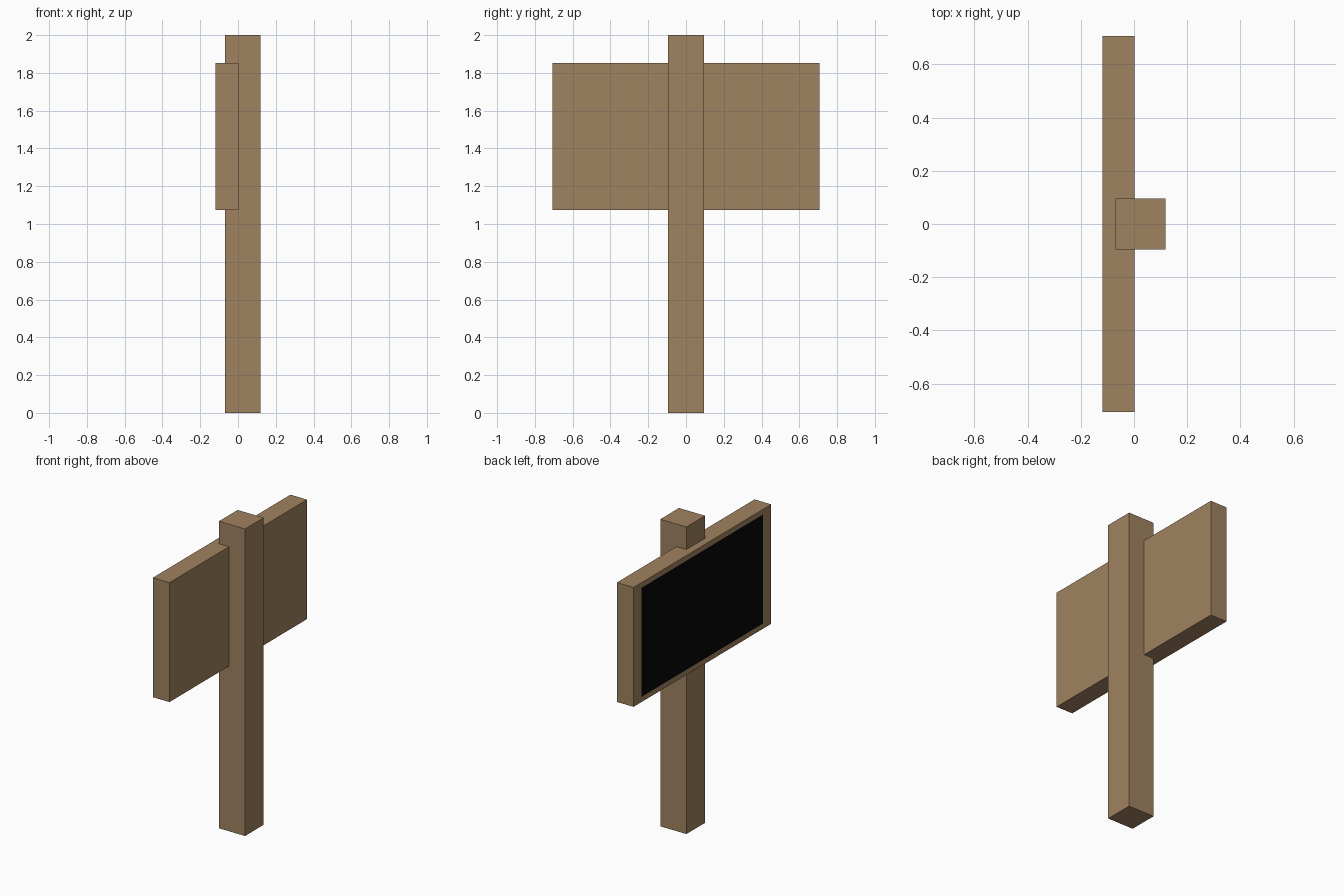
import bpy, bmesh

if "Cube" in bpy.data.objects:
    bpy.data.objects.remove(bpy.data.objects["Cube"])


def material(name, rgb):
    m = bpy.data.materials.new(name)
    m.diffuse_color = (*rgb, 1)
    m.use_nodes = True
    m.node_tree.nodes["Principled BSDF"].inputs["Base Color"].default_value = m.diffuse_color
    return m


wood = material("wood", (0.35, 0.225, 0.115))
black = material("black_panel", (0.002, 0.002, 0.002))


def box(name, lo, hi):
    bm = bmesh.new()
    bmesh.ops.create_cube(bm, size=1)
    for v in bm.verts:
        v.co = [l + (c + 0.5) * (h - l) for c, l, h in zip(v.co, lo, hi)]
    me = bpy.data.meshes.new(name)
    bm.to_mesh(me)
    bm.free()
    me.materials.append(wood)
    ob = bpy.data.objects.new(name, me)
    bpy.context.collection.objects.link(ob)
    return ob


# Upright post
box("post", (-0.07, -0.096, 0), (0.118, 0.096, 2))

# Sign board, set into the post
board = box("sign_board", (-0.118, -0.708, 1.075), (0.002, 0.708, 1.853))
board.data.materials.append(black)

# Flush black panel framed on the board's -x face
bm = bmesh.new()
bm.from_mesh(board.data)
bm.faces.ensure_lookup_table()
face = min(bm.faces, key=lambda f: f.calc_center_median().x)
bmesh.ops.inset_individual(bm, faces=[face], thickness=0.048)
for v in face.verts:
    v.co.y = 0.626 if v.co.y > 0 else -0.626
face.material_index = 1
bm.to_mesh(board.data)
bm.free()
